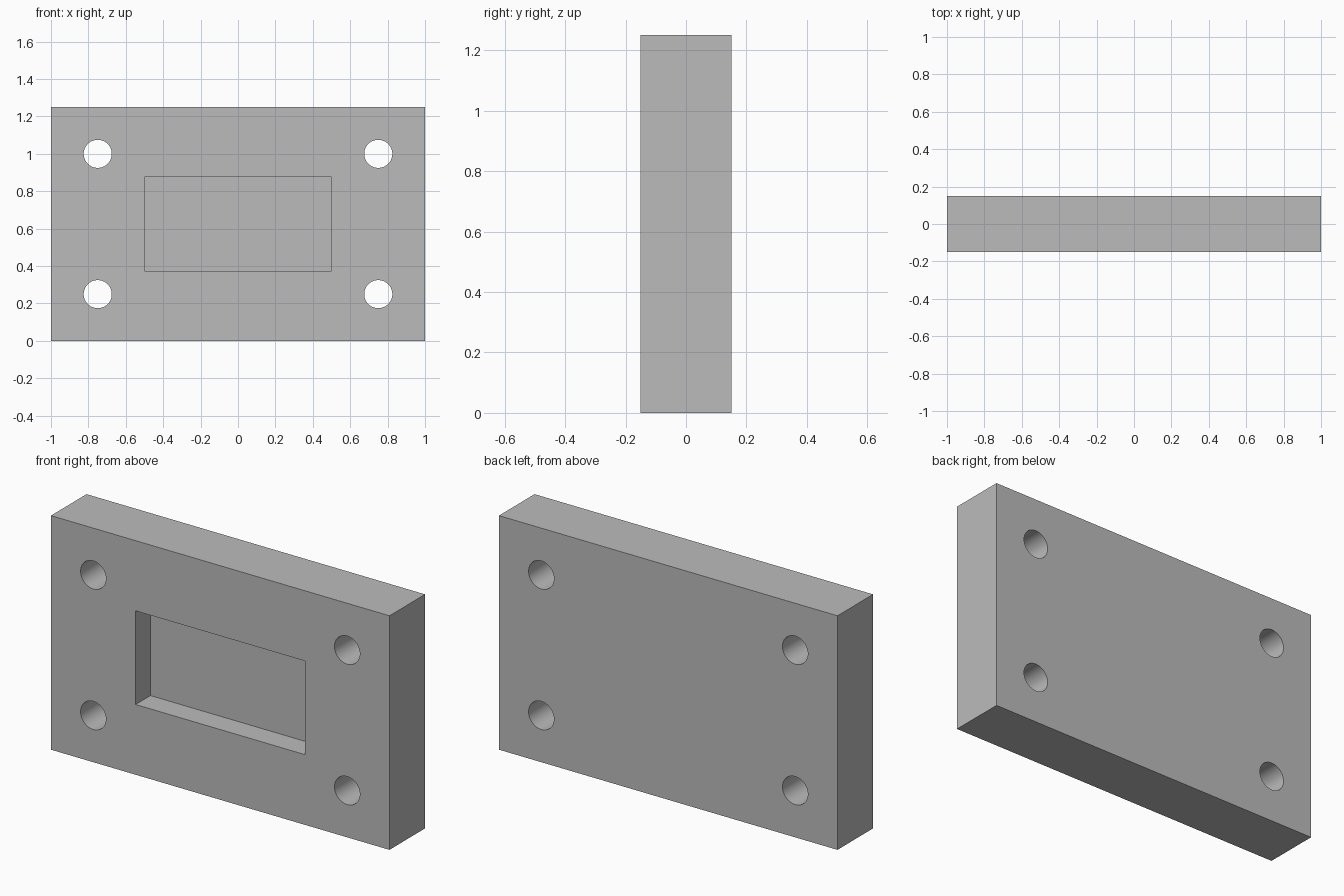
import bpy
import math

if "Cube" in bpy.data.objects:
    bpy.data.objects.remove(bpy.data.objects["Cube"])

WIDTH, DEPTH, HEIGHT = 2.0, 0.3, 1.25
POCKET_W, POCKET_H, POCKET_D = 1.0, 0.5, 0.125
HOLE_R, HOLE_X, HOLE_Z = 0.075, 0.75, 0.375

grey = bpy.data.materials.new("plain grey")
grey.diffuse_color = (0.5, 0.5, 0.5, 1)
grey.use_nodes = True
grey.node_tree.nodes["Principled BSDF"].inputs["Base Color"].default_value = grey.diffuse_color


def box(name, size, center):
    bpy.ops.mesh.primitive_cube_add(size=1, location=center)
    ob = bpy.context.object
    ob.name = name
    ob.scale = size
    bpy.ops.object.transform_apply(location=False, rotation=False, scale=True)
    ob.data.materials.append(grey)
    return ob


def cut(target, cutter):
    # Subtract the cutter, then discard it
    mod = target.modifiers.new(cutter.name, 'BOOLEAN')
    mod.operation = 'DIFFERENCE'
    mod.solver = 'EXACT'
    mod.object = cutter
    bpy.context.view_layer.objects.active = target
    bpy.ops.object.modifier_apply(modifier=mod.name)
    bpy.data.objects.remove(cutter, do_unlink=True)


# Main plate
plate = box("mounting_plate", (WIDTH, DEPTH, HEIGHT), (0, 0, HEIGHT / 2))

# Shallow rectangular pocket in the front face
overshoot = 0.1
cut(plate, box("pocket_cutter", (POCKET_W, POCKET_D + overshoot, POCKET_H),
               (0, -DEPTH / 2 + (POCKET_D - overshoot) / 2, HEIGHT / 2)))

# Four through holes near the corners
for sx in (-1, 1):
    for sz in (-1, 1):
        bpy.ops.mesh.primitive_cylinder_add(
            vertices=64, radius=HOLE_R, depth=DEPTH * 2,
            location=(sx * HOLE_X, 0, HEIGHT / 2 + sz * HOLE_Z),
            rotation=(math.pi / 2, 0, 0))
        drill = bpy.context.object
        drill.name = "hole_cutter"
        drill.data.materials.append(grey)
        cut(plate, drill)

# Smooth hole walls, sharp edges elsewhere
bpy.ops.object.select_all(action='DESELECT')
plate.select_set(True)
bpy.context.view_layer.objects.active = plate
bpy.ops.object.shade_smooth_by_angle(angle=math.radians(30))
